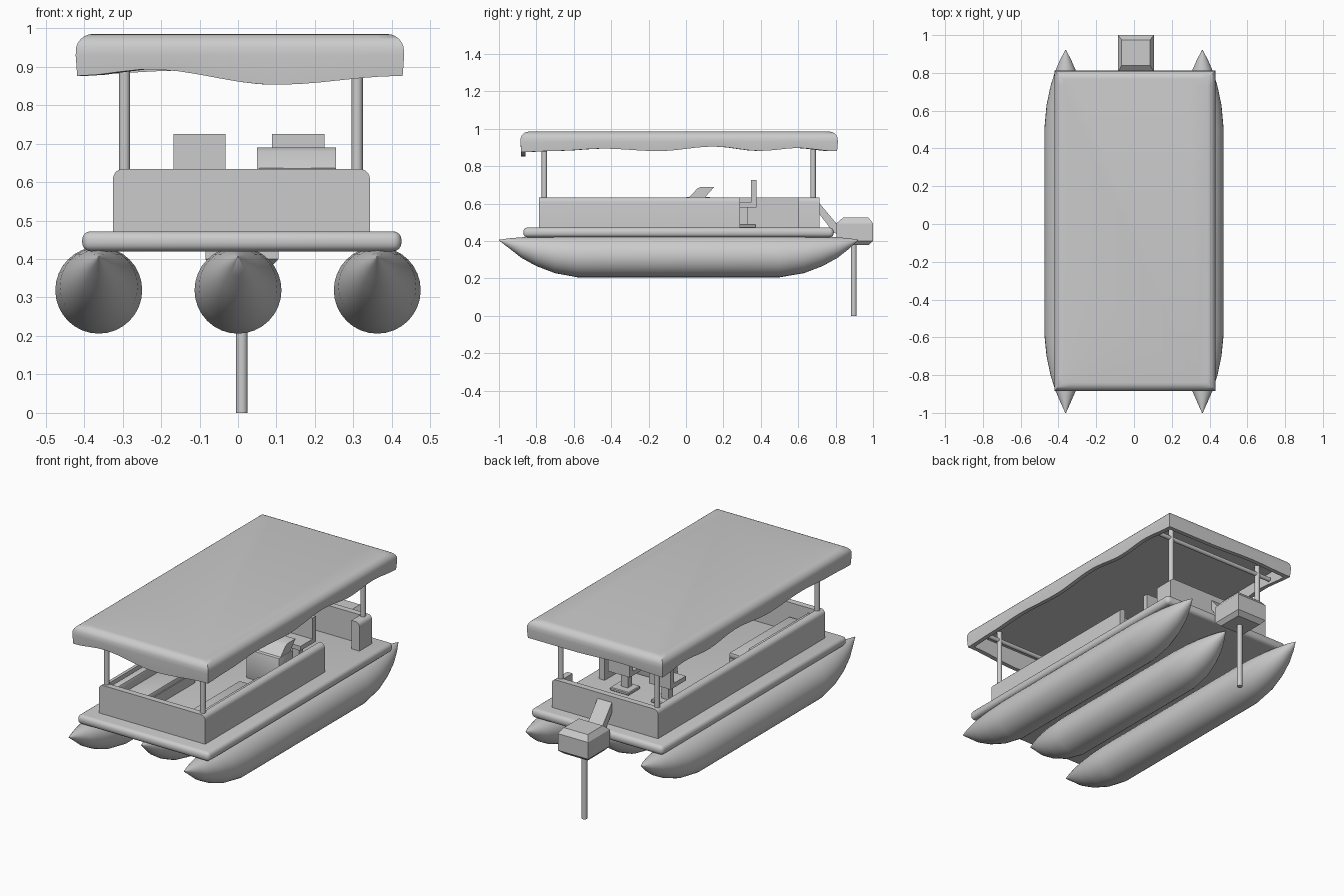
import bpy, bmesh, math
from mathutils import Vector

if "Cube" in bpy.data.objects:
    bpy.data.objects.remove(bpy.data.objects["Cube"])

CX = 0.008  # centre line of deck, walls and canopy


def finish(name, bm, angle=35):
    bmesh.ops.recalc_face_normals(bm, faces=bm.faces)
    me = bpy.data.meshes.new(name)
    bm.to_mesh(me)
    bm.free()
    ob = bpy.data.objects.new(name, me)
    bpy.context.collection.objects.link(ob)
    bpy.ops.object.select_all(action='DESELECT')
    ob.select_set(True)
    bpy.context.view_layer.objects.active = ob
    bpy.ops.object.shade_smooth_by_angle(angle=math.radians(angle))
    return ob


def box(name, x, y, z, bevel=0.0, seg=3):
    bm = bmesh.new()
    bmesh.ops.create_cube(bm, size=1)
    for v in bm.verts:
        v.co = Vector([(a + b) / 2 + c * (b - a) for (a, b), c in zip((x, y, z), v.co)])
    if bevel:
        bmesh.ops.bevel(bm, geom=bm.edges[:], offset=bevel, segments=seg,
                        profile=0.5, affect='EDGES')
    return finish(name, bm)


def prism(name, pts, lo, hi, axis):
    """Extrude a profile: (y, z) points along x, or (x, z) points along y."""
    bm = bmesh.new()
    put = (lambda p, t: (t, p[0], p[1])) if axis == 'x' else (lambda p, t: (p[0], t, p[1]))
    a, b = ([bm.verts.new(put(p, t)) for p in pts] for t in (lo, hi))
    loft(bm, [a, b])
    return finish(name, bm)


def loft(bm, rings, caps=True):
    n = len(rings[0])
    for a, b in zip(rings, rings[1:]):
        for i in range(n):
            bm.faces.new((a[i], a[(i + 1) % n], b[(i + 1) % n], b[i]))
    if caps:
        bm.faces.new(rings[0])
        bm.faces.new(rings[-1])


def rounded_top(x0, x1, z0, z1, rl, rr, n=5):
    pts = [(x0, z0)]
    for cx, r, start in ((x0 + rl, rl, math.pi), (x1 - rr, rr, math.pi / 2)):
        for i in range(n + 1 if r else 1):
            a = start - i / n * math.pi / 2
            pts.append((cx + r * math.cos(a), z1 - r + r * math.sin(a)))
    return pts + [(x1, z0)]


def tube(name, p, q, r):
    p, q = Vector(p), Vector(q)
    bm = bmesh.new()
    bmesh.ops.create_cone(bm, cap_ends=True, segments=16, radius1=r, radius2=r,
                          depth=(q - p).length)
    rot = (q - p).to_track_quat('Z', 'Y')
    for v in bm.verts:
        v.co = rot @ v.co + (p + q) / 2
    return finish(name, bm)


# Pontoons: (y, radius, centre height)
HULL = [(-1, .002, .405), (-.94, .029, .386), (-.88, .055, .365), (-.8, .08, .346),
        (-.7, .101, .329), (-.58, .113, .319), (.5, .113, .319), (.63, .101, .329),
        (.73, .08, .346), (.81, .055, .365), (.87, .029, .386), (.92, .002, .405)]


def pontoon(name, x, scale=1.0, mid=-.04):
    bm = bmesh.new()
    rings = [[bm.verts.new((x + r * math.cos(a), mid + (y + .04) * scale, zc + r * math.sin(a)))
              for a in (i * math.tau / 32 for i in range(32))] for y, r, zc in HULL]
    loft(bm, rings)
    finish(name, bm, 50)


pontoon("left_pontoon", -.362)
pontoon("right_pontoon", .362)
pontoon("centre_pontoon", 0, .85, -.05)

# Deck with rounded rim
box("deck", (-.405, .425), (-.87, .79), (.42, .472), .022, 4)

# Fence panels; the right side has a boarding gap
X0, X1, T = -.325, .343, .035
prism("front_fence", rounded_top(X0, X1, .465, .634, .026, .026), -.785, -.785 + T, 'y')
prism("rear_fence", rounded_top(X0, X1, .465, .634, .026, .026), .715 - T, .715, 'y')
prism("left_fence", rounded_top(X0, X0 + T, .465, .634, .026, 0), -.76, .69, 'y')
prism("right_fence", rounded_top(X1 - T, X1, .465, .634, 0, .026), -.76, .29, 'y')
prism("right_rear_fence", rounded_top(X1 - T - .015, X1, .465, .634, 0, .026), .6, .69, 'y')

# Canopy posts and cross bars
for y, end in ((-.757, "front"), (.68, "rear")):
    for x, side in ((-.295, "left"), (.31, "right")):
        tube(f"{end}_{side}_post", (x, y, .47), (x, y, .955), .0145)
    tube(f"{end}_canopy_bar", (-.38, y, .905), (.395, y, .905), .012)

# Canopy: hollow shell with a wavy skirt
FRONT = [(-.42, .876), (-.23, .893), (.1, .853), (.432, .876)]
SIDE = [(-.885, .876), (-.7, .882), (-.45, .894), (-.15, .881), (.15, .905),
        (.4, .882), (.6, .897), (.81, .88)]
REAR = [(-.42, .88), (-.15, .89), (.15, .88), (.432, .88)]


def wave(keys, t):
    for (a, za), (b, zb) in zip(keys, keys[1:]):
        if t <= b + 1e-6:
            f = (1 - math.cos(math.pi * (t - a) / (b - a))) / 2
            return za + (zb - za) * f
    return keys[-1][1]


xa, xb, ya, yb = -.422, .432, -.885, .812
NX, NY = 16, 36
edge = []  # (u, v, skirt height), u and v in -1..1
for i in range(NX):
    t = i / NX
    edge.append((2 * t - 1, -1, wave(FRONT, -.42 + .852 * t)))
for i in range(NY):
    t = i / NY
    edge.append((1, 2 * t - 1, wave(SIDE, -.885 + 1.695 * t)))
for i in range(NX):
    t = 1 - i / NX
    edge.append((2 * t - 1, 1, wave(REAR, -.42 + .852 * t)))
for i in range(NY):
    t = 1 - i / NY
    edge.append((-1, 2 * t - 1, wave(SIDE, -.885 + 1.695 * t)))

bm = bmesh.new()


def ring(inset, z):
    hx, hy = (xb - xa) / 2 - inset, (yb - ya) / 2 - inset
    return [bm.verts.new(((xa + xb) / 2 + u * hx, (ya + yb) / 2 + v * hy,
                          w if z is None else z)) for u, v, w in edge]


R = .045
rings = [ring(.028, .957), ring(.028, None), ring(.004, None), ring(0, .93)]
for k in range(1, 7):
    a = k / 6 * math.pi / 2
    rings.append(ring(R * (1 - math.cos(a)), .985 - R + R * math.sin(a)))
loft(bm, rings)
finish("canopy", bm)

# Benches along both sides of the bow
for side, a, b, c in (("left", X0 + T, -.13, -.25), ("right", .15, X1 - T, .268)):
    box(f"{side}_bench_base", (a, b), (-.74, -.2), (.47, .53))
    box(f"{side}_bench_cushion", (a, b), (-.74, -.2), (.53, .56), .008, 2)
    back = (a, c) if side == "left" else (c, b)
    box(f"{side}_bench_back", back, (-.74, -.2), (.555, .615), .008, 2)

# Helm console with slanted windscreen
box("helm_console", (.05, .258), (0, .13), (.47, .636), .006, 2)
prism("helm_windscreen", [(.015, .632), (.06, .68), (.08, .69), (.152, .69), (.1, .632)],
      .05, .255, 'x')

# Swivel chairs
for x, side in ((-.1, "left"), (.157, "right")):
    box(f"{side}_chair_foot", (x - .06, x + .06), (.27, .375), (.472, .49), .004, 1)
    box(f"{side}_chair_pedestal", (x - .022, x + .022), (.29, .33), (.485, .585))
    prism(f"{side}_chair", [(.24, .58), (.378, .58), (.378, .725), (.348, .725),
                            (.348, .605), (.24, .605)], x - .068, x + .068, 'x')

# Outboard motor: chamfered cowling, bracket and shaft
bm = bmesh.new()
sections = [(.378, .075, .83, .975), (.40, .095, .805, 1.0), (.495, .095, .805, 1.0),
            (.525, .075, .84, .975)]
loft(bm, [[bm.verts.new((.01 + sx * hx, y, z)) for sx, y in
           ((-1, y0), (1, y0), (1, y1), (-1, y1))] for z, hx, y0, y1 in sections])
finish("motor_cowling", bm, 20)
prism("motor_bracket", [(.705, .60), (.715, .60), (.82, .475), (.82, .43), (.785, .45), (.705, .555)],
      -.035, .055, 'x')
tube("motor_shaft", (.01, .897, 0), (.01, .897, .4), .015)
